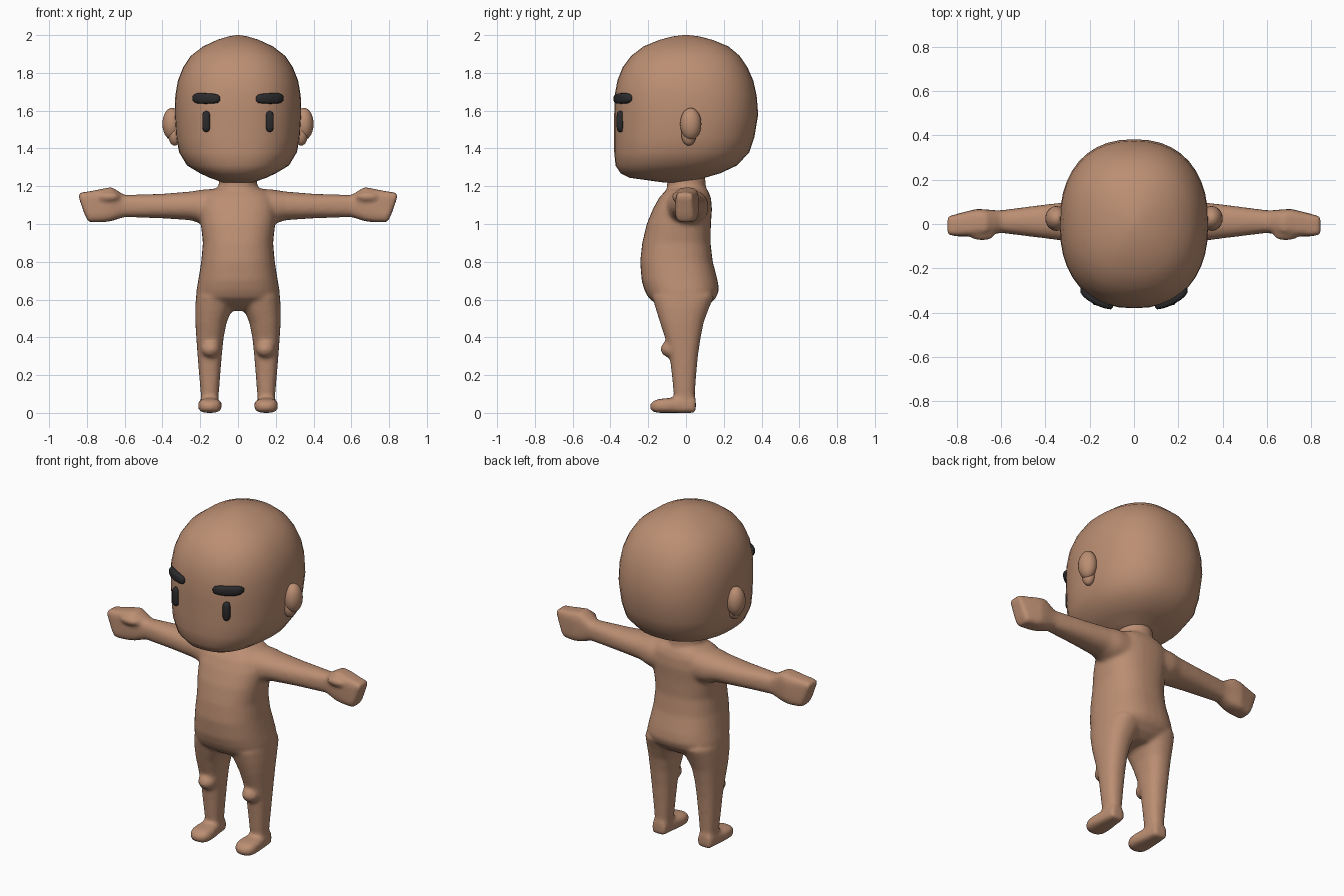
import bpy, bmesh, math


def material(name, rgb):
    m = bpy.data.materials.new(name)
    m.diffuse_color = (*rgb, 1)
    return m


SKIN = material("brown skin", (0.50, 0.272, 0.17))
DARK = material("soft black", (0.024, 0.024, 0.026))


def loft(bm, axis, rings, n=32, sides=(1,)):
    """Closed superellipse loft. Ring = (t, a0, a1, b0, b1, power); a, b are the
    two axes other than the loft axis in x, y, z order. sides mirrors in x."""
    for s in sides:
        loops = []
        for t, a0, a1, b0, b1, p in rings:
            loop = []
            for i in range(n):
                u = 2 * math.pi * i / n
                c, d = math.cos(u), math.sin(u)
                a = (a0 + a1) / 2 + (a1 - a0) / 2 * math.copysign(abs(c) ** (2 / p), c)
                b = (b0 + b1) / 2 + (b1 - b0) / 2 * math.copysign(abs(d) ** (2 / p), d)
                x, y, z = {"x": (t, a, b), "y": (a, t, b), "z": (a, b, t)}[axis]
                loop.append(bm.verts.new((s * x, y, z)))
            loops.append(loop)
        for lo, hi in zip(loops, loops[1:]):
            for i in range(n):
                j = (i + 1) % n
                bm.faces.new((lo[i], lo[j], hi[j], hi[i]))
        bm.faces.new(loops[0])
        bm.faces.new(loops[-1])


def ball(bm, center, radii, sides=(1,)):
    for s in sides:
        made = bmesh.ops.create_uvsphere(bm, u_segments=24, v_segments=14, radius=1)
        for v in made["verts"]:
            v.co = [c + r * k for c, r, k in zip(center, radii, v.co)]
            v.co.x *= s


def finish(name, bm, mat):
    bmesh.ops.recalc_face_normals(bm, faces=bm.faces[:])
    for f in bm.faces:
        f.smooth = True
    me = bpy.data.meshes.new(name)
    bm.to_mesh(me)
    bm.free()
    me.materials.append(mat)
    ob = bpy.data.objects.new(name, me)
    bpy.context.collection.objects.link(ob)
    return ob


BOTH = (1, -1)

# Head: large, flat-faced in front, rounded at the back
bm = bmesh.new()
head = [(1.22, .08, -.12, .06), (1.245, .15, -.30, .10), (1.268, .20, -.345, .18),
        (1.31, .27, -.373, .27), (1.38, .312, -.38, .335), (1.46, .327, -.38, .362),
        (1.58, .335, -.38, .382), (1.68, .332, -.378, .374), (1.76, .318, -.363, .356),
        (1.83, .29, -.335, .325), (1.89, .25, -.29, .284), (1.94, .185, -.225, .225),
        (1.975, .11, -.14, .14), (1.993, .05, -.07, .07), (2.0, .01, -.015, .015)]
loft(bm, "z", [(z, -w, w, f, b, 2.3) for z, w, f, b in head], 40)
finish("head", bm, SKIN)

# Ears
bm = bmesh.new()
ball(bm, (.35, .025, 1.53), (.05, .056, .085), BOTH)
ball(bm, (.335, .015, 1.475), (.035, .04, .06), BOTH)
finish("ears", bm, SKIN)

# Eyes: upright rounded bars
bm = bmesh.new()
eye = [(1.487, .006), (1.495, .016), (1.51, .021), (1.575, .021), (1.59, .016), (1.598, .006)]
loft(bm, "z", [(z, .168 - w, .168 + w, -.352 - w * .7, -.332, 2.5) for z, w in eye], 16, BOTH)
finish("eyes", bm, DARK)

# Eyebrows: thick bars that follow the forehead
bm = bmesh.new()
brow = [(.094, -.376, .010), (.104, -.385, .021), (.13, -.381, .026), (.17, -.367, .028),
        (.21, -.343, .028), (.23, -.326, .022), (.241, -.31, .010)]
loft(bm, "x", [(x, y, y + .045, 1.661 - h + x * .02, 1.661 + h + x * .02, 3)
               for x, y, h in brow], 16, BOTH)
finish("eyebrows", bm, DARK)

# Body: torso, neck, limbs, hands and feet fused into one smooth skin
bm = bmesh.new()
torso = [(.54, .08, -.09, .07), (.57, .17, -.15, .12), (.61, .222, -.20, .16),
         (.65, .22, -.22, .175), (.70, .211, -.235, .168), (.80, .195, -.243, .142),
         (.90, .186, -.232, .13), (1.0, .197, -.208, .132), (1.08, .205, -.175, .138),
         (1.14, .195, -.142, .132), (1.175, .16, -.11, .118), (1.195, .10, -.09, .10)]
loft(bm, "z", [(z, -w, w, f, b, 2.4) for z, w, f, b in torso])
loft(bm, "z", [(1.1, -.11, .11, -.10, .11, 2), (1.2, -.102, .102, -.10, .105, 2),
               (1.28, -.098, .098, -.10, .10, 2)])

# Arms running into flat mitten hands
loft(bm, "x", [(.08, -.12, .12, .98, 1.19, 2.2), (.19, -.10, .118, 1.0, 1.182, 2.2),
               (.25, -.085, .105, 1.02, 1.172, 2.2), (.40, -.065, .088, 1.03, 1.16, 2.3),
               (.60, -.04, .062, 1.037, 1.153, 2.6), (.63, -.045, .062, 1.028, 1.172, 3),
               (.67, -.052, .066, 1.015, 1.196, 3.5), (.71, -.055, .068, 1.01, 1.188, 4),
               (.79, -.056, .048, 1.01, 1.172, 5), (.81, -.054, .042, 1.045, 1.17, 5),
               (.843, -.05, .034, 1.14, 1.163, 5)], 32, BOTH)
ball(bm, (.685, -.048, 1.145), (.06, .028, .024), BOTH)

# Legs, knees and feet
loft(bm, "z", [(.03, .107, .196, -.06, .047, 2.4), (.10, .102, .197, -.065, .047, 2.4),
               (.20, .094, .206, -.075, .054, 2.4), (.30, .086, .214, -.086, .063, 2.4),
               (.40, .076, .221, -.112, .078, 2.4), (.48, .06, .226, -.138, .094, 2.4),
               (.55, .03, .227, -.16, .12, 2.4), (.62, .01, .222, -.18, .15, 2.4)], 32, BOTH)
ball(bm, (.145, -.085, .338), (.05, .05, .045), BOTH)
loft(bm, "y", [(.052, .11, .195, 0, .078, 4), (-.02, .10, .203, 0, .08, 3.5),
               (-.10, .086, .212, 0, .078, 3), (-.15, .088, .21, 0, .073, 3),
               (-.175, .104, .194, .006, .062, 2.6), (-.19, .13, .17, .02, .048, 2)], 32, BOTH)
body = finish("body", bm, SKIN)
fuse = body.modifiers.new("fuse", "REMESH")
fuse.mode = "VOXEL"
fuse.voxel_size = 0.011
fuse.use_smooth_shade = True
soften = body.modifiers.new("soften", "SMOOTH")
soften.factor = 0.5
soften.iterations = 8
